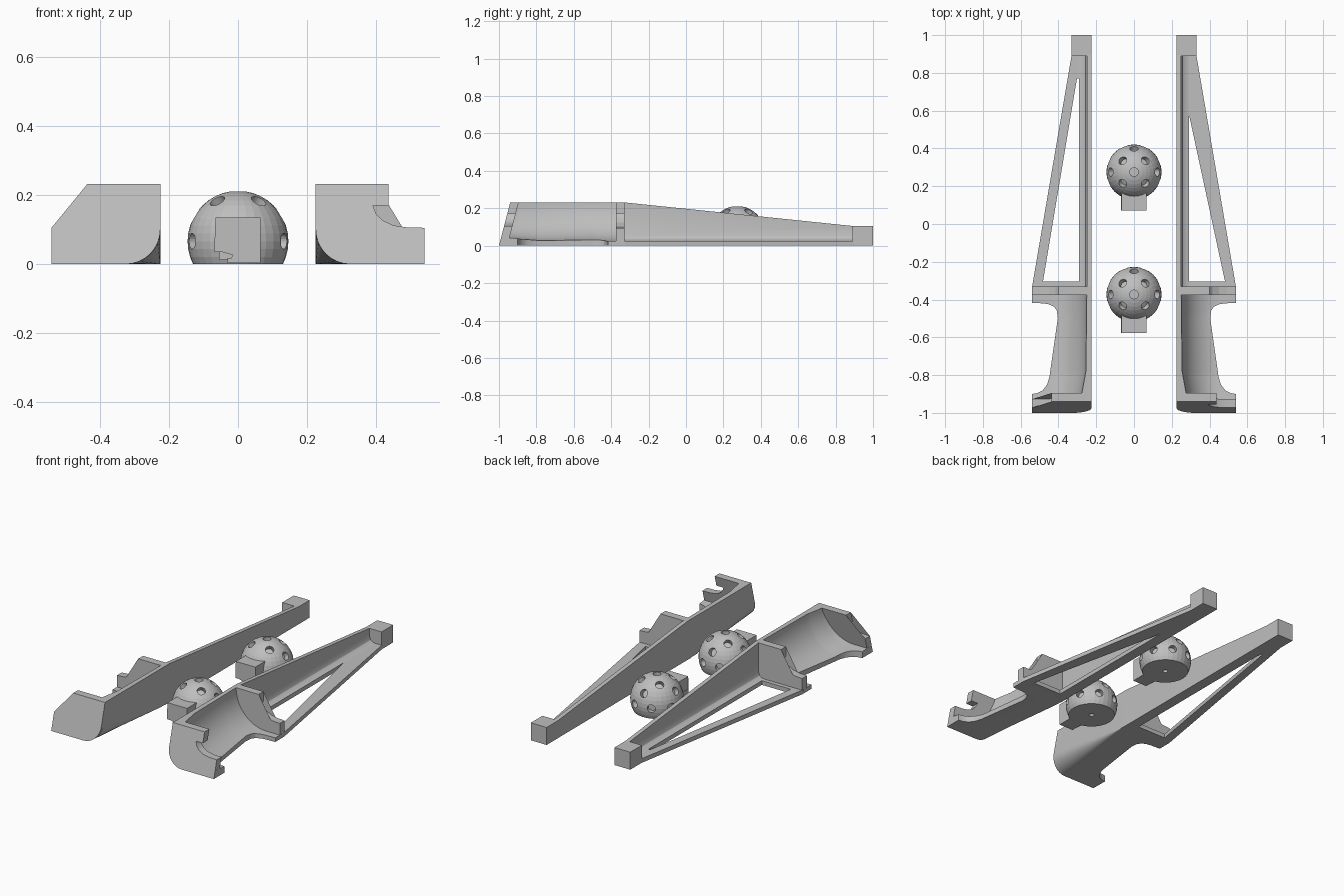
import bpy, bmesh, math
from mathutils import Vector, Matrix

if "Cube" in bpy.data.objects:
    bpy.data.objects.remove(bpy.data.objects["Cube"])

grey = bpy.data.materials.new("light_grey")
grey.diffuse_color = (0.52, 0.52, 0.52, 1)
grey.use_nodes = True
grey.node_tree.nodes["Principled BSDF"].inputs["Base Color"].default_value = grey.diffuse_color


def finish(bm, name, smooth=False):
    bmesh.ops.recalc_face_normals(bm, faces=bm.faces)
    me = bpy.data.meshes.new(name)
    bm.to_mesh(me)
    bm.free()
    me.materials.append(grey)
    ob = bpy.data.objects.new(name, me)
    bpy.context.collection.objects.link(ob)
    if smooth:
        bpy.ops.object.select_all(action='DESELECT')
        ob.select_set(True)
        bpy.context.view_layer.objects.active = ob
        bpy.ops.object.shade_smooth_by_angle(angle=math.radians(30))
    return ob


def loft(name, rings, smooth=False):
    """Skin a list of equal-length closed rings and cap both ends."""
    bm = bmesh.new()
    vs = [[bm.verts.new(p) for p in r] for r in rings]
    n = len(vs[0])
    for a, b in zip(vs, vs[1:]):
        for i in range(n):
            j = (i + 1) % n
            bm.faces.new((a[i], a[j], b[j], b[i]))
    caps = [bm.faces.new(vs[0]), bm.faces.new(vs[-1])]
    bmesh.ops.triangulate(bm, faces=caps)
    return finish(bm, name, smooth)


def along_y(name, prof, y0, y1, s=1, shear=0.0, smooth=False):
    return loft(name, [[(s * x, y + shear * z, z) for x, z in prof] for y in (y0, y1)], smooth)


def along_z(name, outline, z0, z1, s=1):
    return loft(name, [[(s * x, y, z) for x, y in outline] for z in (z0, z1)])


def interp(table, y):
    for (a, va), (b, vb) in zip(table, table[1:]):
        if y <= b:
            return va + (vb - va) * max(0, (y - a) / (b - a))
    return table[-1][1]


XI, TOP, SLANT = 0.225, 0.232, 0.26


def corner(r, n=8):
    """Rounded lower inner corner, from the bottom round to the inner side."""
    return [(XI + r - r * math.sin(math.pi / 2 * i / n),
             r - r * math.cos(math.pi / 2 * i / n)) for i in range(n + 1)]


# handle outer edge: (y, x)
EDGE = [(-0.985, .54), (-.9, .54), (-.895, .51), (-.88, .482), (-.85, .46), (-.81, .447),
        (-.78, .443), (-.5, .403), (-.46, .408), (-.438, .422), (-.425, .45),
        (-.42, .48), (-.418, .54), (-.34, .54)]
RADIUS = [(-1, .10), (-.78, .07), (-.4, .002)]
TROUGH_W = [(-1, .155), (-.78, .195), (-.4, .2)]
TROUGH_D = [(-1, .185), (-.78, .205), (-.4, .207)]


def handle_ring(y, xo, s):
    r, rx, rz = interp(RADIUS, y), interp(TROUGH_W, y), interp(TROUGH_D, y)
    pts = [(xo, 0)] + corner(r) + [(XI, TOP)]
    end = math.acos(max(0, (.45 - xo) / rx))
    for i in range(15):
        t = end * i / 14
        pts.append((.45 - rx * math.cos(t), TOP - rz * math.sin(t)))
    pts.append((xo + .0005, pts[-1][1]))
    shear = SLANT if y < -.98 else 0
    return [(s * x, y + shear * z, z) for x, z in pts]


for s, side in ((1, "right"), (-1, "left")):
    # scooped handle shell
    loft(side + "_handle", [handle_ring(y, x, s) for y, x in EDGE], True)

    # slanted end cap with open hook
    hook = [(.54, .105), (.49, .106), (.45, .112), (.42, .126), (.40, .145), (.39, .17),
            (.436, .17), (.436, TOP), (XI, TOP)]
    along_y(side + "_end_cap", [(.54, 0)] + corner(.10) + hook[::-1],
            -1, -.955, s, SLANT, True)

    # guard wall between handle and blade
    guard = [(XI, 0), (.54, 0), (.54, .095), (.49, .098), (.45, .106), (.415, .124),
             (.39, .15), (.38, .172), (.40, .172), (.40, TOP), (XI, TOP)]
    along_y(side + "_guard", guard, -.375, -.33, s)

    # blade wall with sloping top and fillet to the floor
    rings = []
    for y, top in ((-.335, TOP), (.895, .105)):
        prof = [(XI, 0), (.29, 0), (.29, .025), (.272, .028), (.258, .038), (.25, .058),
                (.25, top), (XI, top)]
        rings.append([(s * x, y, z) for x, z in prof])
    loft(side + "_blade_wall", rings, True)

    # blade floor with the long triangular opening
    along_z(side + "_blade_floor",
            [(.25, -.335), (.54, -.335), (.33, .895), (.25, .895), (.25, .77),
             (.302, .77), (.482, -.305), (.25, -.305)], 0, .025, s)

    # solid tip
    along_z(side + "_blade_tip", [(XI, .89), (.33, .89), (.33, 1), (XI, 1)], 0, .105, s)


# perforated balls
R, CZ = .146, .066
HOLES = [(0, 90)] + [(45 + 90 * k, 54) for k in range(4)] + [(90 * k, 31) for k in range(3)] \
    + [(22.5 + 45 * k, 0) for k in range(8) if k not in (5, 6)]
SOCKET = [(-.068, .035), (-.068, .06), (-.065, .06), (-.065, .135), (.065, .135),
          (.065, .003), (-.03, .003), (-.03, .018), (-.007, .018), (-.007, .013),
          (.053, .013), (.053, .123), (-.053, .123), (-.053, .06), (-.046, .06), (-.046, .035)]


def ball(name, yc):
    bm = bmesh.new()
    bmesh.ops.create_uvsphere(bm, u_segments=32, v_segments=20, radius=R,
                              matrix=Matrix.Translation((0, yc, CZ)))
    cut = bmesh.ops.bisect_plane(bm, geom=bm.verts[:] + bm.edges[:] + bm.faces[:],
                                 plane_co=(0, 0, 0), plane_no=(0, 0, 1), clear_inner=True)
    bmesh.ops.holes_fill(bm, edges=[e for e in bm.edges if e.is_boundary])
    ob = finish(bm, name)

    # cutter: dimples, bottom hole and socket cavity
    bm = bmesh.new()

    def drill(d, dist, r, depth):
        m = Matrix.Translation(Vector((0, yc, CZ)) + d * dist) @ \
            d.to_track_quat('Z', 'Y').to_matrix().to_4x4()
        bmesh.ops.create_cone(bm, cap_ends=True, segments=20, radius1=r, radius2=r,
                              depth=depth, matrix=m)
    for az, el in HOLES:
        a, e = math.radians(az), math.radians(el)
        drill(Vector((math.cos(a) * math.cos(e), math.sin(a) * math.cos(e), math.sin(e))),
              .140, .023, .05)
    drill(Vector((0, 0, -1)), CZ, .014, .05)
    m = Matrix.Translation((0, yc - .14, .068)) @ Matrix.Diagonal((.106, .12, .11, 1))
    bmesh.ops.create_cube(bm, size=1, matrix=m)
    cutter = finish(bm, name + "_cutter")
    cutter.hide_render = True
    mod = ob.modifiers.new("holes", 'BOOLEAN')
    mod.operation, mod.solver, mod.object = 'DIFFERENCE', 'EXACT', cutter
    dg = bpy.context.evaluated_depsgraph_get()
    me = bpy.data.meshes.new_from_object(ob.evaluated_get(dg))
    ob.modifiers.clear()
    ob.data = me
    bpy.data.objects.remove(cutter)

    # square socket tube, split at one corner
    along_y(name + "_socket", SOCKET, yc - .203, yc - .1)


ball("rear_ball", .275)
ball("front_ball", -.373)
